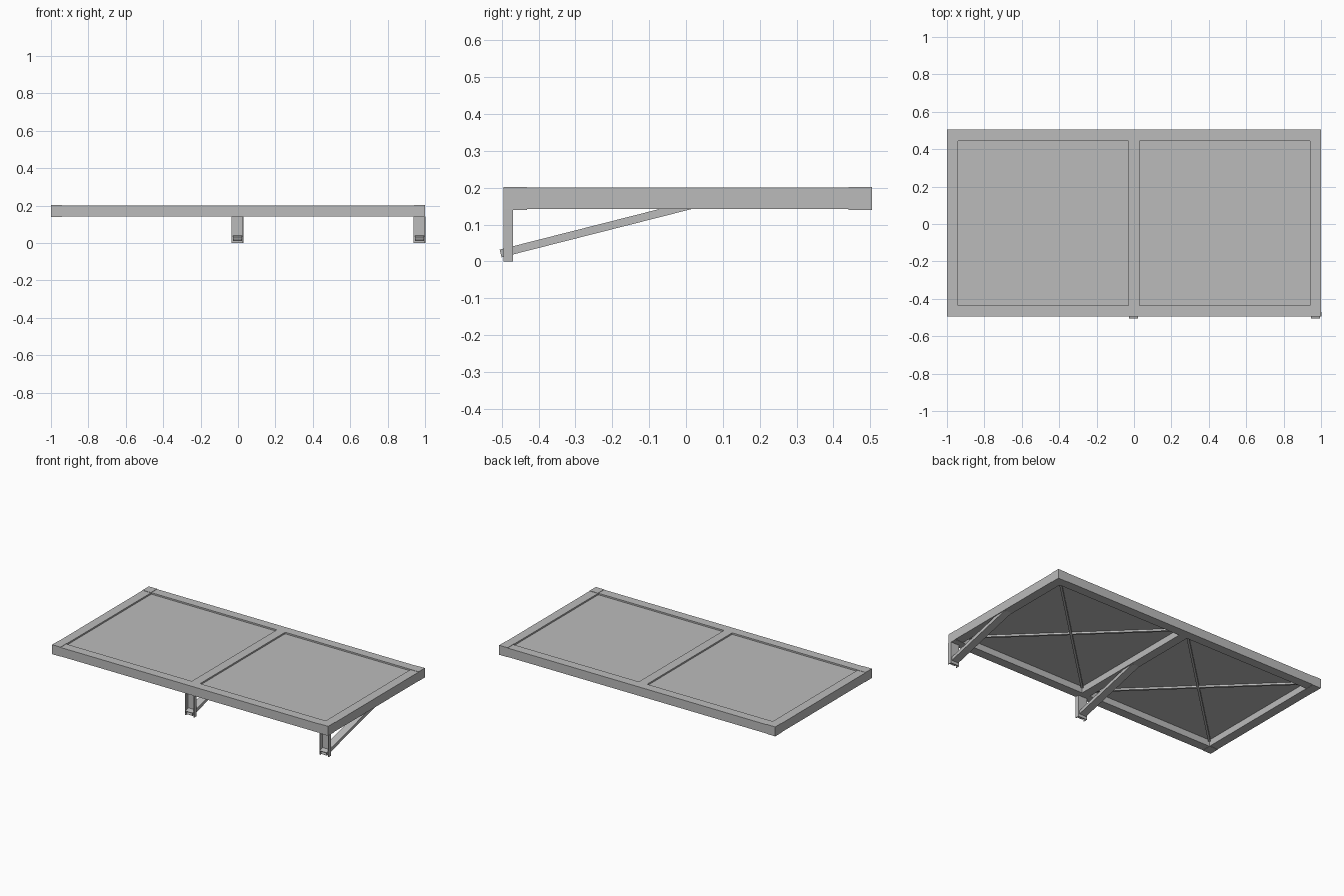
import bpy
from math import atan2, hypot
from mathutils import Matrix, Vector

cube = bpy.data.objects.get("Cube")
if cube:
    bpy.data.objects.remove(cube, do_unlink=True)

steel = bpy.data.materials.new("grey steel")
GREY = (0.5, 0.5, 0.5, 1)
steel.diffuse_color = GREY
steel.use_nodes = True
steel.node_tree.nodes["Principled BSDF"].inputs["Base Color"].default_value = GREY

FACES = [(0, 2, 3, 1), (4, 5, 7, 6), (0, 1, 5, 4),
         (2, 6, 7, 3), (0, 4, 6, 2), (1, 3, 7, 5)]


def box(name, lo, hi, skip=(), wall=0):
    """Box between two corners; skipped sides are left open and walled."""
    verts = [(x, y, z) for x in (lo[0], hi[0])
             for y in (lo[1], hi[1]) for z in (lo[2], hi[2])]
    mesh = bpy.data.meshes.new(name)
    mesh.from_pydata(verts, [], [f for i, f in enumerate(FACES) if i not in skip])
    mesh.materials.append(steel)
    mesh.validate()
    obj = bpy.data.objects.new(name, mesh)
    bpy.context.collection.objects.link(obj)
    if wall:
        mod = obj.modifiers.new("wall", "SOLIDIFY")
        mod.thickness, mod.offset = wall, -1
    return obj


BACK, FRONT = 0.505, -0.495
LOW, TOP, W = 0.142, 0.2, 0.06

# Frame beams
box("front_beam", (-1 + W, FRONT, LOW), (1 - W, FRONT + W, TOP))
box("back_beam", (-1 + W, BACK - W, LOW), (1 - W, BACK, TOP))
for name, x in (("right_beam", -1), ("left_beam", 1 - W), ("middle_beam", -W / 2)):
    trim = W if name == "middle_beam" else W + 0.004
    box(name, (x, FRONT + trim, LOW), (x + W, BACK - trim, TOP))

# Corner blocks, slightly taller than the beams
for side, x in (("right", -1), ("left", 1 - W)):
    for end, y in (("front", FRONT), ("back", BACK - W - 0.004)):
        box(f"{end}_{side}_corner", (x, y, LOW - 0.002), (x + W, y + W + 0.004, TOP + 0.002))

# Recessed deck panels with crossed bracing underneath
y0, y1 = FRONT + W, BACK - W
for side, x0, x1 in (("right", -1 + W, -W / 2), ("left", W / 2, 1 - W)):
    box(f"{side}_panel", (x0, y0, 0.184), (x1, y1, 0.19))
    length = hypot(x1 - x0, y1 - y0)
    for i, turn in enumerate((1, -1)):
        rod = box(f"{side}_cross_rod_{i + 1}", (-length / 2, -0.007, -0.006),
                  (length / 2, 0.007, 0.006))
        rod.matrix_world = (Matrix.Translation(((x0 + x1) / 2, (y0 + y1) / 2, 0.178))
                            @ Matrix.Rotation(turn * atan2(y1 - y0, x1 - x0), 4, "Z"))

# Channel legs, open to the front, each with a hollow diagonal strut
slope = Vector((0, 0.5, 0.127)).normalized()
for name, x in (("middle", -0.003), ("left", 0.97)):
    box(f"{name}_leg", (x - 0.028, FRONT, 0), (x + 0.028, FRONT + 0.022, LOW),
        skip=(2, 4, 5), wall=0.005)
    strut = box(f"{name}_strut", (x - 0.022, 0, -0.008), (x + 0.022, 0.53, 0.008),
                skip=(2, 3), wall=0.004)
    strut.matrix_world = (Matrix.Translation((0, -0.503, 0.0215))
                          @ Matrix.Rotation(atan2(slope.z, slope.y), 4, "X"))
